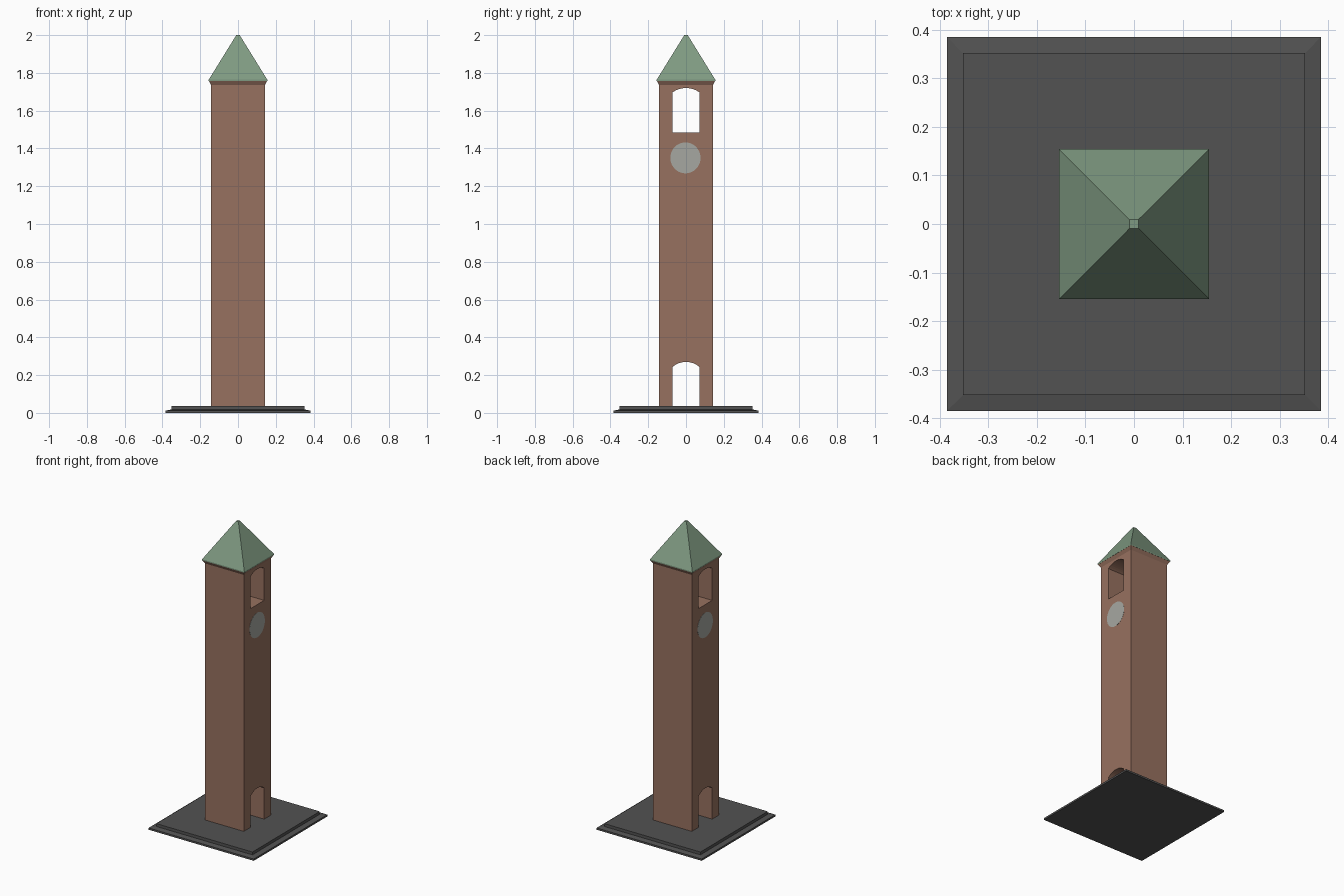
import bpy, math
from math import pi, sin, cos

if "Cube" in bpy.data.objects:
    bpy.data.objects.remove(bpy.data.objects["Cube"])


def material(name, rgb):
    m = bpy.data.materials.new(name)
    m.diffuse_color = (*rgb, 1)
    m.use_nodes = True
    m.node_tree.nodes["Principled BSDF"].inputs["Base Color"].default_value = m.diffuse_color
    return m


brick = material("brick brown", (0.31, 0.165, 0.115))
copper = material("copper green", (0.21, 0.32, 0.22))
stone = material("dark stone", (0.085, 0.085, 0.085))
dial = material("pale grey dial", (0.38, 0.39, 0.355))


def add(name, mesh, mat):
    mesh.materials.clear()
    mesh.materials.append(mat)
    ob = bpy.data.objects.new(name, mesh)
    bpy.context.collection.objects.link(ob)
    return ob


def square_stack(name, rings, mat, bottom=True, top=True):
    """Square rings (half width, z) joined from the bottom up."""
    verts, faces = [], []
    for h, z in rings:
        verts += [(-h, -h, z), (h, -h, z), (h, h, z), (-h, h, z)]
    for r in range(len(rings) - 1):
        for i in range(4):
            a, b = 4 * r + i, 4 * r + (i + 1) % 4
            faces.append((a, b, b + 4, a + 4))
    n = len(verts)
    if bottom:
        faces.append((3, 2, 1, 0))
    if top:
        faces.append((n - 4, n - 3, n - 2, n - 1))
    me = bpy.data.meshes.new(name)
    me.from_pydata(verts, [], faces)
    return add(name, me, mat)


def arch_opening(half, z0, spring, crown, n=12):
    """Segmental arch outline, left foot to right foot."""
    rise = crown - spring
    rad = (half * half + rise * rise) / (2 * rise)
    a = math.asin(half / rad)
    arc = [(rad * sin(-a + 2 * a * i / n), crown - rad + rad * cos(-a + 2 * a * i / n))
           for i in range(n + 1)]
    return [(-half, z0)] + arc + [(half, z0)]


W, OPEN = 0.142, 0.071
Z0, Z1 = 0.037, 1.735

# Plinth with a sloping edge
square_stack("base_plinth", [(0.385, 0), (0.385, 0.012), (0.352, 0.018), (0.352, Z0)], stone)

# Shaft: side profile with doorway notch and belfry hole, extruded along x
outline = [(-W, Z0)] + arch_opening(OPEN, Z0, 0.243, 0.27) + [(W, Z0), (W, Z1), (-W, Z1)]
hole = arch_opening(OPEN, 1.485, 1.697, 1.72)
cu = bpy.data.curves.new("shaft_profile", 'CURVE')
cu.dimensions = '2D'
cu.fill_mode = 'BOTH'
cu.extrude = W
for pts in (outline, hole):
    sp = cu.splines.new('POLY')
    sp.points.add(len(pts) - 1)
    for p, (y, z) in zip(sp.points, pts):
        p.co = (y, z, 0, 1)
    sp.use_cyclic_u = True
    sp.use_smooth = False
tmp = bpy.data.objects.new("shaft_profile", cu)
bpy.context.collection.objects.link(tmp)
bpy.context.view_layer.update()
dg = bpy.context.evaluated_depsgraph_get()
mesh = bpy.data.meshes.new_from_object(tmp.evaluated_get(dg))
bpy.data.objects.remove(tmp)
shaft = add("tower_shaft", mesh, brick)
shaft.rotation_euler = (pi / 2, 0, pi / 2)

# Flared cornice and pyramid roof
square_stack("cornice", [(W, Z1), (0.154, 1.757)], brick, bottom=False, top=False)
square_stack("roof", [(0.155, 1.757), (0.155, 1.764), (0.009, 2.0)], copper)

# Dial plates on both open sides
N = 40
for name, s in (("dial_right", 1), ("dial_left", -1)):
    vs = [(s * x, -0.003 * s + 0.08 * cos(2 * pi * i / N) * s, 1.35 + 0.082 * sin(2 * pi * i / N))
          for x in (W - 0.001, W + 0.001) for i in range(N)]
    fs = [(i, (i + 1) % N, N + (i + 1) % N, N + i) for i in range(N)]
    fs += [tuple(reversed(range(N))), tuple(range(N, 2 * N))]
    me = bpy.data.meshes.new(name)
    me.from_pydata(vs, [], fs)
    add(name, me, dial)
